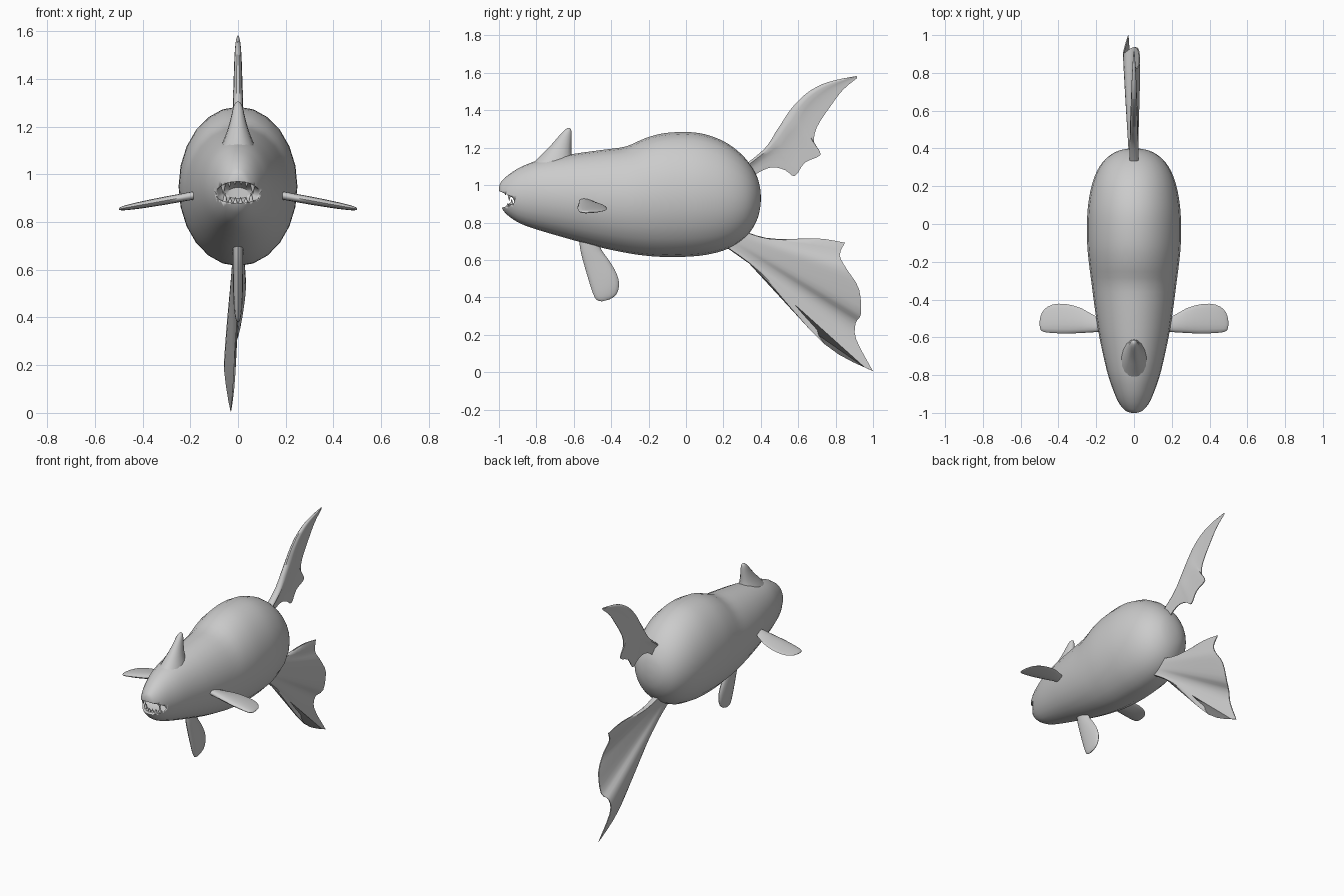
import bpy, bmesh, math
from mathutils import Vector

if "Cube" in bpy.data.objects:
    bpy.data.objects.remove(bpy.data.objects["Cube"])

grey = bpy.data.materials.new("plain_grey")
grey.diffuse_color = (0.6, 0.6, 0.6, 1)
grey.use_nodes = True
grey.node_tree.nodes["Principled BSDF"].inputs["Base Color"].default_value = grey.diffuse_color


def spline(pts, n):
    """Smooth curve through tuples of any size, n steps per span."""
    p = [pts[0]] + list(pts) + [pts[-1]]
    out = []
    for i in range(1, len(p) - 2):
        for k in range(n):
            t = k / n
            out.append(tuple(0.5 * (2 * b + (c - a) * t + (2 * a - 5 * b + 4 * c - d) * t * t
                                    + (3 * b - a - 3 * c + d) * t ** 3)
                             for a, b, c, d in zip(p[i - 1], p[i], p[i + 1], p[i + 2])))
    return out + [tuple(pts[-1])]


def loft(name, rings, angle=50):
    """Skin closed rings of equal size and cap both ends."""
    bm = bmesh.new()
    vs = [[bm.verts.new(p) for p in r] for r in rings]
    n = len(vs[0])
    for a, b in zip(vs, vs[1:]):
        for i in range(n):
            bm.faces.new((a[i], a[(i + 1) % n], b[(i + 1) % n], b[i]))
    bm.faces.new(vs[0])
    bm.faces.new(vs[-1])
    bmesh.ops.recalc_face_normals(bm, faces=bm.faces[:])
    me = bpy.data.meshes.new(name)
    bm.to_mesh(me)
    bm.free()
    ob = bpy.data.objects.new(name, me)
    bpy.context.collection.objects.link(ob)
    me.materials.append(grey)
    smooth(ob, angle)
    return ob


def smooth(ob, angle):
    bpy.ops.object.select_all(action='DESELECT')
    ob.select_set(True)
    bpy.context.view_layer.objects.active = ob
    bpy.ops.object.shade_smooth_by_angle(angle=math.radians(angle))


def blade_ring(mids, halves):
    """Flat ring around a row of points, thickened along x."""
    return ([(x + h, y, z) for (x, y, z), h in zip(mids, halves)]
            + [(x - h, y, z) for (x, y, z), h in zip(mids[::-1], halves[::-1])])


# Body: stations of y, top, bottom, half width
stations = [(-1.0, 0.985, 0.945, 0.012), (-0.993, 1.01, 0.9, 0.038), (-0.975, 1.032, 0.862, 0.06),
            (-0.94, 1.062, 0.828, 0.084), (-0.88, 1.098, 0.792, 0.11), (-0.78, 1.135, 0.757, 0.143),
            (-0.6, 1.167, 0.705, 0.183), (-0.45, 1.188, 0.665, 0.207), (-0.32, 1.207, 0.638, 0.224),
            (-0.22, 1.25, 0.623, 0.237), (-0.12, 1.277, 0.616, 0.247), (0.0, 1.284, 0.617, 0.249),
            (0.1, 1.272, 0.626, 0.243), (0.2, 1.235, 0.65, 0.225), (0.28, 1.18, 0.69, 0.196),
            (0.34, 1.115, 0.745, 0.155), (0.38, 1.045, 0.815, 0.1), (0.396, 0.985, 0.875, 0.05),
            (0.4, 0.945, 0.915, 0.012)]
SEG = 24
rings = []
for y, t, b, w in spline(stations, 3):
    rings.append([(w * math.cos(2 * math.pi * i / SEG), y,
                   (t + b) / 2 + (t - b) / 2 * math.sin(2 * math.pi * i / SEG)) for i in range(SEG)])
body = loft("body", rings)

# Mouth cavity: arched top and flatter floor, carved from the nose
outline = [(0.095 * math.cos(a), 0.915 + (0.055 if math.sin(a) > 0 else 0.036) * math.sin(a))
           for a in [2 * math.pi * i / 24 for i in range(24)]]
cutter = loft("mouth_cutter", [[(x * s, y, 0.92 + (z - 0.92) * s) for x, z in outline]
                               for y, s in ((-1.1, 1), (-0.93, 1), (-0.88, 0.85), (-0.85, 0.5))])
cutter.hide_render = True
mod = body.modifiers.new("mouth", 'BOOLEAN')
mod.operation, mod.solver, mod.object = 'DIFFERENCE', 'EXACT', cutter
smooth(body, 50)
bpy.context.view_layer.objects.active = body
bpy.ops.object.modifier_apply(modifier="mouth")
bpy.data.objects.remove(cutter)


# Teeth: fangs above, small row below
def tooth(name, x, y, z0, z1, r):
    ring = [(math.cos(i * math.pi / 4), math.sin(i * math.pi / 4)) for i in range(8)]
    loft(name, [[(x + r * s * c, y + r * s * d, z0 + (z1 - z0) * t) for c, d in ring]
                for t, s in ((0, 1), (0.5, 0.65), (1, 0.06))])


for x, y, length, r in ((0.062, -0.945, 0.052, 0.012), (0.036, -0.965, 0.03, 0.009),
                        (0.013, -0.973, 0.022, 0.009)):
    for side in (-1, 1):
        top = 0.978 - 2.6 * x * x
        tooth("upper_tooth", side * x, y, top, top - length, r)
for x, y, length in ((0.055, -0.932, 0.045), (0.033, -0.945, 0.025), (0.011, -0.953, 0.025)):
    for side in (-1, 1):
        tooth("lower_tooth", side * x, y, 0.872 + 2.5 * x * x, 0.88 + length, 0.011)

# Head horn: stations of z, front y, back y, half width
horn = [(1.08, -0.86, -0.59, 0.085), (1.13, -0.805, -0.605, 0.066), (1.17, -0.765, -0.612, 0.05),
        (1.21, -0.725, -0.613, 0.037), (1.25, -0.69, -0.612, 0.027), (1.28, -0.664, -0.612, 0.02),
        (1.298, -0.645, -0.615, 0.012), (1.305, -0.633, -0.622, 0.004)]
loft("head_horn", [[(w * math.cos(a), (f + b) / 2 + (b - f) / 2 * math.sin(a), z)
                    for a in [2 * math.pi * i / 16 for i in range(16)]]
                   for z, f, b, w in spline(horn, 2)])

# Side fins: stations of x, front y, back y, half thickness
paddle = [(0.13, -0.565, -0.5, 0.014), (0.2, -0.572, -0.49, 0.014), (0.28, -0.577, -0.445, 0.014),
          (0.36, -0.58, -0.424, 0.013), (0.43, -0.577, -0.426, 0.011), (0.475, -0.572, -0.452, 0.008),
          (0.494, -0.56, -0.485, 0.005), (0.499, -0.54, -0.51, 0.002)]
for side, label in ((-1, "left"), (1, "right")):
    loft(label + "_side_fin",
         [[(side * x, (f + b) / 2 + (b - f) / 2 * math.cos(a),
            0.945 - 0.18 * x + h * math.sin(a) * (1.15 - 0.5 * math.cos(a)))
           for a in [2 * math.pi * i / 16 for i in range(16)]] for x, f, b, h in spline(paddle, 2)])

# Belly fin: stations of front (y, z), back (y, z), half thickness
belly = [(-0.575, 0.74, -0.46, 0.72, 0.022), (-0.565, 0.655, -0.455, 0.66, 0.022),
         (-0.545, 0.575, -0.41, 0.595, 0.021), (-0.52, 0.49, -0.37, 0.525, 0.02),
         (-0.497, 0.42, -0.358, 0.465, 0.017), (-0.478, 0.387, -0.373, 0.415, 0.011),
         (-0.45, 0.378, -0.41, 0.388, 0.003)]
loft("belly_fin", [[(h * math.sin(a), (f + b) / 2 + (b - f) / 2 * math.cos(a),
                     (fz + bz) / 2 + (bz - fz) / 2 * math.cos(a))
                    for a in [2 * math.pi * i / 16 for i in range(16)]]
                   for f, fz, b, bz, h in spline(belly, 3)])

# Upper tail fin: rows of leading (y, z), trailing (y, z), half thickness
upper = [(0.30, 1.10, 0.35, 1.02, 0.024), (0.35, 1.135, 0.385, 1.065, 0.024),
         (0.42, 1.195, 0.46, 1.095, 0.023), (0.46, 1.25, 0.53, 1.08, 0.022),
         (0.48, 1.285, 0.582, 1.048, 0.022), (0.51, 1.33, 0.635, 1.12, 0.021),
         (0.545, 1.385, 0.72, 1.162, 0.02), (0.59, 1.44, 0.685, 1.225, 0.018),
         (0.65, 1.495, 0.70, 1.31, 0.016), (0.73, 1.54, 0.775, 1.425, 0.013),
         (0.82, 1.566, 0.84, 1.51, 0.009), (0.912, 1.583, 0.915, 1.572, 0.003)]
rings = []
for ly, lz, ty, tz, h in spline(upper, 3):
    steps = [0, 0.06, 0.15, 0.3, 0.5, 0.75, 1]
    mids = [(0.0, ly + (ty - ly) * s, lz + (tz - lz) * s) for s in steps]
    rings.append(blade_ring(mids, [h * k for k in (0.3, 0.85, 1, 0.65, 0.35, 0.25, 0.12)]))
loft("upper_tail_fin", rings)

# Lower tail fin: pleated fan of rays, each root, two middles and tip as (x, y, z)
tips = [(0.0, 0.85, 0.692), (0.012, 0.822, 0.625), (0.03, 0.86, 0.55), (0.022, 0.925, 0.445),
        (-0.005, 0.935, 0.31), (-0.045, 0.908, 0.265), (-0.055, 0.91, 0.175), (-0.03, 1.0, 0.005)]
first = [(0, 0.31, 0.755), (0, 0.45, 0.712), (0, 0.7, 0.715), tips[0]]
last = [(0, 0.21, 0.67), (0, 0.4, 0.525), (-0.015, 0.74, 0.15), tips[-1]]
rays = []
for i, tip in enumerate(tips):
    t = i / (len(tips) - 1)
    root, m1, m2 = (Vector(a).lerp(Vector(b), t) for a, b in zip(first[:3], last[:3]))
    if 0 < i < len(tips) - 1:
        m2 = root.lerp(Vector(tip), 0.7)
        m1 = root.lerp(Vector(tip), 0.27)
    rays.append([c for p in (root, m1, m2, tip) for c in p])
rings = []
for row in spline(rays, 3):
    mids = spline([row[j:j + 3] for j in (0, 3, 6, 9)], 4)
    edge = 0.35 if not rings or len(rings) == 3 * (len(tips) - 1) else 1
    rings.append(blade_ring(mids, [edge * (0.018 * (1 - k / 12) + 0.003) for k in range(13)]))
loft("lower_tail_fin", rings)
